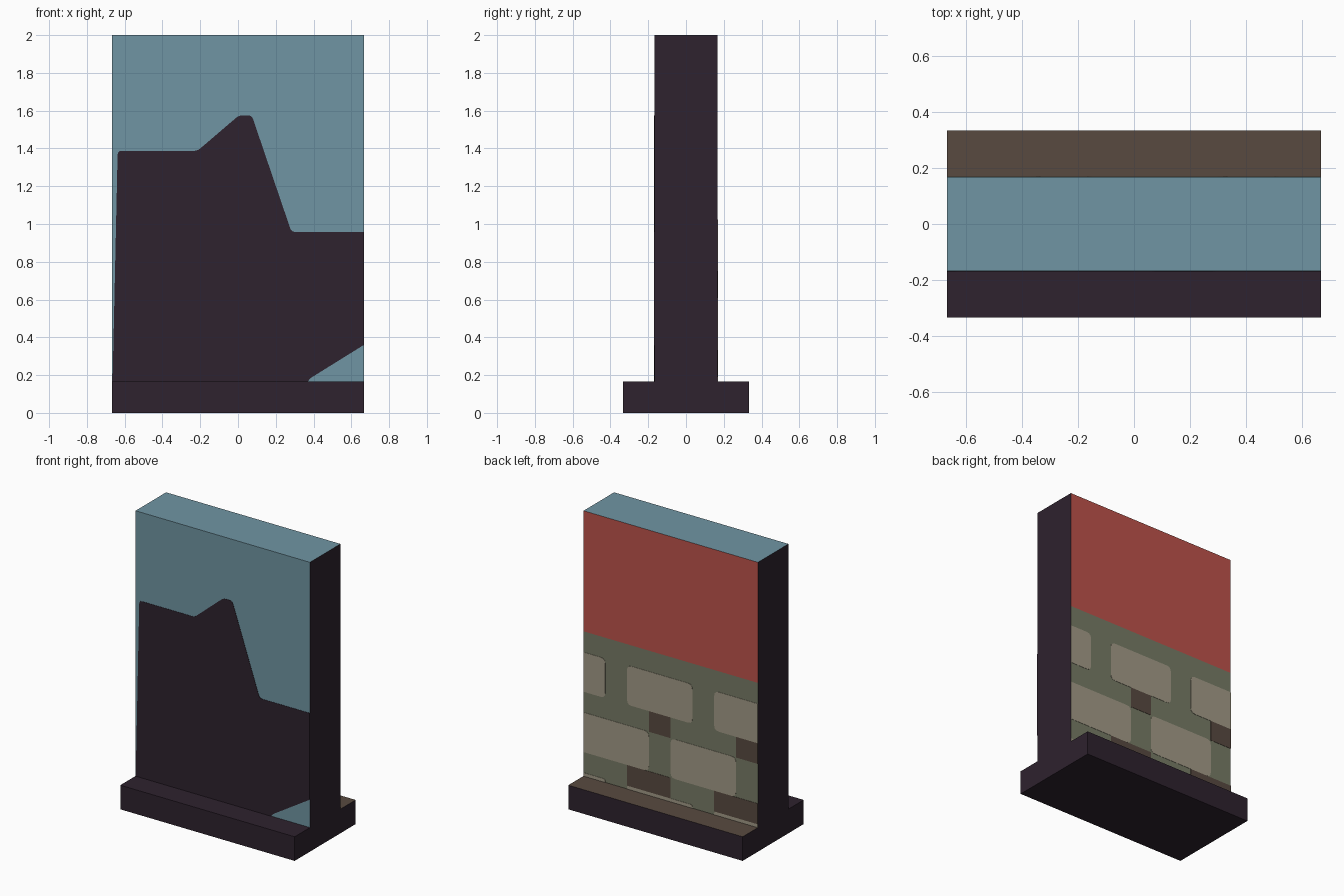
import bpy, bmesh
from mathutils import Vector

if "Cube" in bpy.data.objects:
    bpy.data.objects.remove(bpy.data.objects["Cube"])

W, T, B, H0, H1 = 2/3, 1/6, 1/3, 1/6, 2.0   # half width, half thicknesses, base and total height


def mat(name, rgb):
    m = bpy.data.materials.new(name)
    lin = [(c/255/12.92 if c/255 < 0.04045 else ((c/255 + 0.055)/1.055)**2.4) for c in rgb]
    m.diffuse_color = (*lin, 1)
    m.use_nodes = True
    m.node_tree.nodes["Principled BSDF"].inputs["Base Color"].default_value = m.diffuse_color
    return m


DARK = mat("dark_plum", (46, 34, 46))
TEAL = mat("dusty_teal", (112, 149, 163))
BROWN = mat("earth_brown", (88, 74, 64))
RED = mat("brick_red", (189, 83, 75))
GREEN = mat("mortar_green", (119, 123, 102))
STONE = mat("pale_stone", (163, 155, 135))


def finish(name, bm, mats):
    me = bpy.data.meshes.new(name)
    bm.to_mesh(me)
    bm.free()
    for m in mats:
        me.materials.append(m)
    ob = bpy.data.objects.new(name, me)
    bpy.context.collection.objects.link(ob)
    return ob


def box(hx, hy, z0, z1):
    bm = bmesh.new()
    bmesh.ops.create_cube(bm, size=1)
    for v in bm.verts:
        v.co = (v.co.x*2*hx, v.co.y*2*hy, z0 + (v.co.z + 0.5)*(z1 - z0))
    return bm


def split(bm, co, no):
    bmesh.ops.bisect_plane(bm, geom=bm.verts[:] + bm.edges[:] + bm.faces[:],
                           plane_co=co, plane_no=no)
    bm.normal_update()


def rounded(points):
    """points are (x, z, corner size); returns the outline with softened corners"""
    out, n = [], len(points)
    for i, (x, z, r) in enumerate(points):
        p = Vector((x, z))
        if r == 0:
            out.append(p)
            continue
        a = p + (Vector(points[i-1][:2]) - p).normalized()*r
        b = p + (Vector(points[(i+1) % n][:2]) - p).normalized()*r
        out += [a*(1-t)**2 + p*2*t*(1-t) + b*t*t for t in (0, 0.33, 0.67, 1)]
    return out


def plate(name, points, side, material, thick=0.002):
    """thin painted detail on the front (side -1) or back (side 1) of the slab"""
    bm = bmesh.new()
    f = bm.faces.new([bm.verts.new((p.x, side*T, p.y)) for p in rounded(points)])
    ext = bmesh.ops.extrude_face_region(bm, geom=[f], use_keep_orig=True)
    for v in ext["geom"]:
        if isinstance(v, bmesh.types.BMVert):
            v.co.y += side*thick
    bmesh.ops.recalc_face_normals(bm, faces=bm.faces[:])
    return finish(name, bm, [material])


def rect(x0, x1, z0, z1, r=0.0):
    # corners on the slab edge or on the base stay square
    return [(x, z, 0 if abs(x) > W - 0.001 or z < H0 + 0.001 else r)
            for x, z in ((x0, z0), (x1, z0), (x1, z1), (x0, z1))]


# base plinth: brown ledge at the back, dark elsewhere
bm = box(W, B, 0, H0)
split(bm, (0, 0, 0), (0, 1, 0))
for f in bm.faces:
    f.material_index = int(f.normal.z > 0.5 and f.calc_center_median().y > 0)
finish("base", bm, [DARK, BROWN])

# upright slab: dark ends, teal front and top, red over green on the back
bm = box(W, T, H0, H1)
split(bm, (0, 0, 7/6), (0, 0, 1))
for f in bm.faces:
    if f.normal.y > 0.5:
        f.material_index = 2 if f.calc_center_median().z > 7/6 else 3
    elif f.normal.y < -0.5 or f.normal.z > 0.5:
        f.material_index = 1
finish("slab", bm, [DARK, TEAL, RED, GREEN])

# dark silhouette on the front
plate("front_silhouette", [
    (-0.664, H0, 0), (-0.637, 1.387, 0.02), (-0.215, 1.387, 0.02), (0.005, 1.575, 0.02),
    (0.073, 1.575, 0.02), (0.283, 0.958, 0.02), (W, 0.958, 0), (W, 0.36, 0),
    (0.385, 0.185, 0.01), (0.37, H0, 0)], -1, DARK)

# stone blocks on the back, in staggered rows
ODD = [(0.5, W), (-T, B), (-W, -B)]
EVEN = [(T, W), (-0.5, 0)]
rows = [(0.75, 1.023, ODD, 0.035), (0.333, 0.607, EVEN, 0.035), (H0, 0.19, ODD, 0.015)]
for z0, z1, spans, r in rows:
    for x0, x1 in spans:
        plate("stone_block", rect(x0, x1, z0, z1, r), 1, STONE)

# dark gaps between the rows
for z0, z1, spans in [(0.607, 0.75, [(0, T), (-W, -0.5)]), (0.19, 0.333, [(0, B), (-W, -B)])]:
    for x0, x1 in spans:
        plate("dark_joint", rect(x0, x1, z0, z1), 1, BROWN)
